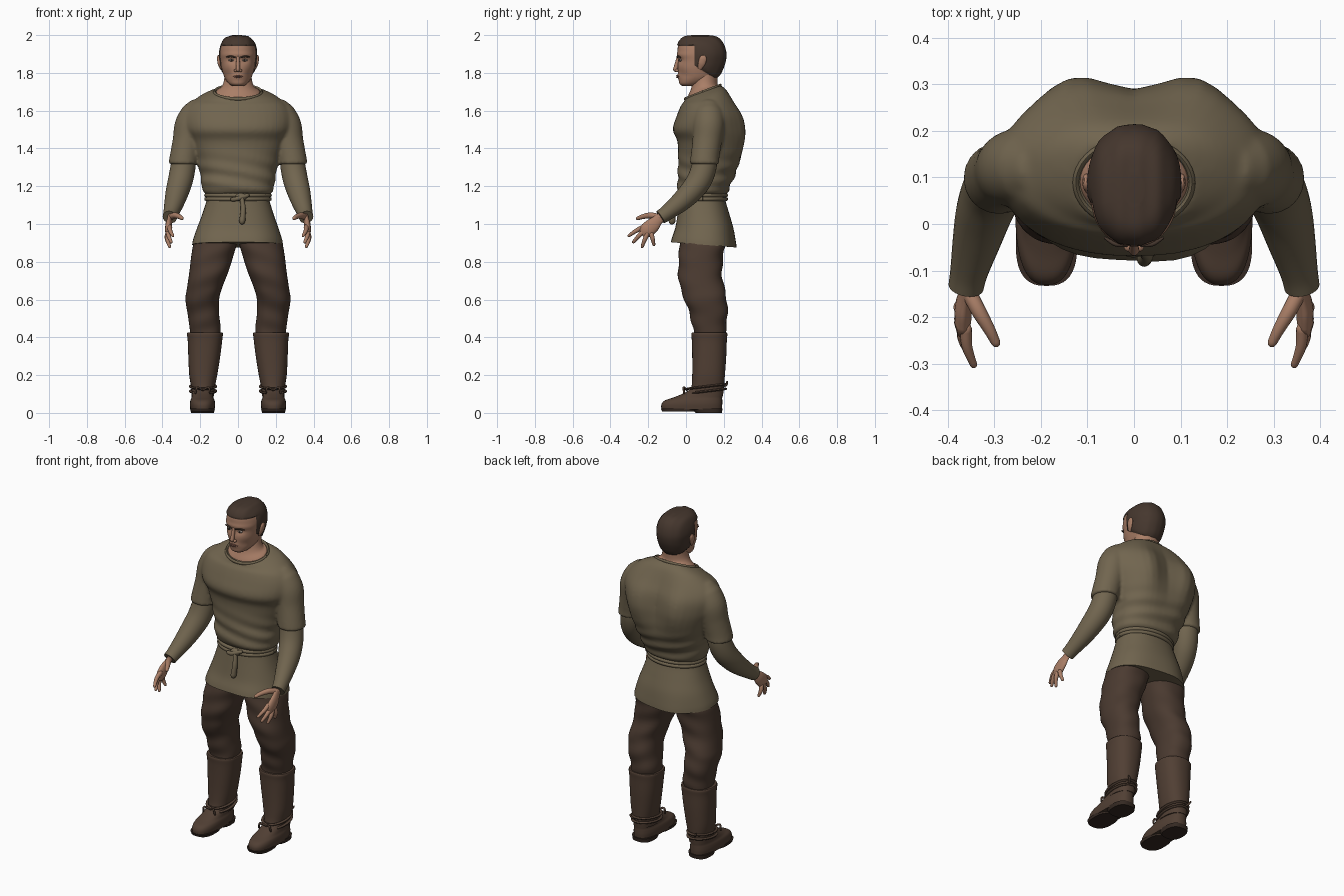
import bpy, bmesh
from math import sin, cos, pi, exp, radians
from mathutils import Vector, Matrix

if "Cube" in bpy.data.objects:
    bpy.data.objects.remove(bpy.data.objects["Cube"], do_unlink=True)

X, Z = Vector((1, 0, 0)), Vector((0, 0, 1))


def material(name, *rgb):
    mat = bpy.data.materials.new(name)
    mat.use_nodes = True
    mat.diffuse_color = (*rgb, 1)
    mat.node_tree.nodes["Principled BSDF"].inputs["Base Color"].default_value = (*rgb, 1)
    return mat


cloth = material("olive cloth", .165, .13, .078)
wool = material("brown wool", .070, .043, .030)
leather = material("boot leather", .082, .050, .034)
sole_mat = material("dark sole", .035, .022, .016)
skin = material("skin", .40, .21, .135)
hair = material("dark hair", .060, .038, .027)
lip_mat = material("lips", .24, .11, .08)
eye_white = material("eye white", .45, .38, .33)
iris_mat = material("iris", .03, .02, .015)


def spline(points, steps=5):
    """Catmull-Rom interpolation of equal-length tuples."""
    ext = [points[0], *points, points[-1]]
    out = []
    for a, b, c, d in zip(ext, ext[1:], ext[2:], ext[3:]):
        for k in range(steps):
            t = k / steps
            out.append(tuple(q + .5 * t * (r - p + t * (2*p - 5*q + 4*r - s + t * (3*(q - r) + s - p)))
                             for p, q, r, s in zip(a, b, c, d)))
    return out + [tuple(points[-1])]


def skin_rings(bm, rings):
    """Bridge rings of points and cap both ends."""
    rows = [[bm.verts.new(p) for p in ring] for ring in rings]
    n = len(rows[0])
    for low, high in zip(rows, rows[1:]):
        for i in range(n):
            j = (i + 1) % n
            bm.faces.new((low[i], low[j], high[j], high[i]))
    bm.faces.new(rows[0][::-1])
    bm.faces.new(rows[-1])


def ring(z, x0, x1, y0, y1, tilt=0, power=2, n=40):
    """Level superellipse filling a box; tilt raises its back."""
    pts = []
    for i in range(n):
        c, s = cos(2 * pi * i / n), sin(2 * pi * i / n)
        u = abs(c) ** (2 / power) * (1 if c > 0 else -1)
        v = abs(s) ** (2 / power) * (1 if s > 0 else -1)
        pts.append(Vector(((x0 + x1 + (x1 - x0) * u) / 2, (y0 + y1 + (y1 - y0) * v) / 2, z + tilt * v)))
    return pts


def sym(z, w, y0, y1, tilt=0):
    return (z, -w, w, y0, y1, tilt)


def loft(bm, profile, power=2, deform=None, steps=5):
    rings = [ring(*row, power=power) for row in spline(profile, steps)]
    if deform:
        rings = [[deform(p) for p in r] for r in rings]
    skin_rings(bm, rings)


def tube(bm, points, flat=1, ref=X, n=16, round_ends=True, steps=5, side=1):
    """Sweep a round section along (x, y, z, radius); flat scales it along ref."""
    path = [(Vector((p[0] * side, p[1], p[2])), p[3]) for p in spline(points, steps)]
    if round_ends:
        (a, ra), (b, rb) = path[0], path[-1]
        da, db = (a - path[1][0]).normalized(), (b - path[-2][0]).normalized()
        path = ([(a + da * ra * .95, ra * .3), (a + da * ra * .65, ra * .75)] + path
                + [(b + db * rb * .65, rb * .75), (b + db * rb * .95, rb * .3)])
    rings = []
    for i, (p, r) in enumerate(path):
        t = (path[min(i + 1, len(path) - 1)][0] - path[max(i - 1, 0)][0]).normalized()
        u = (ref - t * ref.dot(t)).normalized()
        v = t.cross(u)
        rings.append([p + u * r * flat * cos(2 * pi * k / n) + v * r * sin(2 * pi * k / n) for k in range(n)])
    skin_rings(bm, rings)


def hoop(bm, r, flat, *box):
    """Closed cord following a level ring."""
    pts = ring(*box)
    tube(bm, [(*p, r) for p in pts + pts[:1]], flat, Z, 8, False, 1)


def ball(bm, centre, size):
    mat = Matrix.Translation(centre) @ Matrix.Diagonal((*size, 1))
    bmesh.ops.create_uvsphere(bm, u_segments=20, v_segments=12, radius=1, matrix=mat)


def finish(bm, name, *mats, mirror=False, angle=50):
    bmesh.ops.recalc_face_normals(bm, faces=bm.faces)
    me = bpy.data.meshes.new(name)
    bm.to_mesh(me)
    bm.free()
    ob = bpy.data.objects.new(name, me)
    bpy.context.collection.objects.link(ob)
    for m in mats:
        me.materials.append(m)
    bpy.ops.object.select_all(action='DESELECT')
    ob.select_set(True)
    bpy.context.view_layer.objects.active = ob
    bpy.ops.object.shade_smooth_by_angle(angle=radians(angle))
    if mirror:
        ob.modifiers.new("Mirror", 'MIRROR').use_mirror_merge = False
    return ob


def bump(d, width):
    return exp(-(d / width) ** 2)


# Tunic body with spine groove, shoulder blades and waist folds, fused to short sleeves
def torso_shape(p):
    x, y, z = p
    if y > .12:
        y += bump(z - 1.5, .16) * (.026 * bump(abs(x) - .14, .07) - .018 * bump(x, .06))
    fold = .006 * bump(z - 1.25, .09) * sin(75 * z + 14 * x + 9 * y)
    return Vector((x * (1 + 3 * fold), y + (fold if y > .1 else -fold), z))


bm = bmesh.new()
loft(bm, [sym(1.155, .165, -.025, .205), sym(1.175, .188, -.042, .228), sym(1.21, .192, -.046, .238),
          sym(1.28, .206, -.042, .27), sym(1.36, .23, -.042, .295), sym(1.44, .26, -.046, .305),
          sym(1.50, .285, -.07, .305), sym(1.57, .29, -.05, .292), sym(1.63, .262, -.025, .262),
          sym(1.675, .20, -.01, .22, .03), sym(1.70, .132, -.005, .185, .035)], 2.25, torso_shape)
for side in (1, -1):
    tube(bm, [(.22, .12, 1.58, .082), (.252, .12, 1.52, .084), (.268, .112, 1.44, .078),
              (.286, .1, 1.35, .076), (.29, .098, 1.315, .079)], n=32, round_ends=True, side=side)
    # flat hem: trim the rounded lower sleeve end
hem = [v for v in bm.verts if v.co.z < 1.315 and abs(v.co.x) > .208]
for v in hem:
    v.co.z = 1.315
tunic = finish(bm, "tunic_body", cloth)
remesh = tunic.modifiers.new("Fuse", 'REMESH')
remesh.mode, remesh.voxel_size, remesh.use_smooth_shade = 'VOXEL', .009, True
soften = tunic.modifiers.new("Soften", 'SMOOTH')
soften.factor, soften.iterations = .5, 5

# Rolled collar
bm = bmesh.new()
hoop(bm, .007, 1.3, *sym(1.698, .125, -.004, .182, .036))
finish(bm, "collar", cloth)

# Tunic skirt flaring to a wavy hem
def skirt_shape(p):
    drop = max(0, 1.1 - p.z)
    wave = 1 + .12 * drop * sin(22 * p.x + 12 * p.y)
    return Vector((p.x * wave, .09 + (p.y - .09) * wave, p.z))


bm = bmesh.new()
loft(bm, [sym(1.16, .164, -.028, .205), sym(1.12, .168, -.034, .21), sym(1.05, .19, -.045, .23),
          sym(.98, .215, -.058, .25), sym(.92, .233, -.075, .262, -.01), sym(.89, .238, -.082, .266, -.014)],
     2.3, skirt_shape)
finish(bm, "tunic_skirt", cloth)

# Belt cord, knot and hanging tail
bm = bmesh.new()
for z in (1.132, 1.152):
    hoop(bm, .011, 1, *sym(z, .168, -.034, .212))
ball(bm, (.015, -.047, 1.142), (.03, .018, .022))
tube(bm, [(.05, -.045, 1.152, .011), (0, -.06, 1.135, .012), (-.03, -.05, 1.13, .011)], ref=Z)
tube(bm, [(.02, -.055, 1.135, .013), (.028, -.068, 1.08, .015), (.022, -.074, 1.015, .018)], .9)
finish(bm, "belt", cloth)

# Long lower sleeves with cuffs
bm = bmesh.new()
tube(bm, [(.284, .1, 1.38, .063), (.29, .097, 1.31, .066), (.304, .072, 1.235, .066), (.322, .025, 1.17, .061),
          (.338, -.035, 1.112, .052), (.354, -.1, 1.06, .041), (.361, -.135, 1.036, .038)],
     n=28, round_ends=False)
finish(bm, "lower_sleeves", cloth, mirror=True)

# Hands: palm, thumb and fanned fingers
bm = bmesh.new()
tube(bm, [(.358, -.11, 1.05, .025), (.362, -.145, 1.025, .027), (.367, -.175, .995, .038),
          (.368, -.205, .968, .041)], .45)
tube(bm, [(.358, -.14, 1.035, .017), (.335, -.185, 1.045, .016), (.312, -.225, 1.04, .013),
          (.297, -.255, 1.03, .010)])
fingers = [((.361, -.225, .985), (.345, -.302, .938)), ((.368, -.22, .965), (.354, -.278, .905)),
           ((.373, -.205, .948), (.362, -.232, .880)), ((.374, -.183, .945), (.366, -.17, .890))]
for base, tip in fingers:
    a, b = Vector(base), Vector(tip)
    bend = (a + b) / 2 + Vector((.006, 0, .003))
    tube(bm, [(*a, .013), (*bend, .0115), (*b, .008)], n=12)
finish(bm, "hands", skin, mirror=True)

# Trousers
def leg_folds(p):
    return p + Vector((0, .004 * sin(55 * p.z + 16 * p.x), 0))


bm = bmesh.new()
loft(bm, [(.96, .003, .19, -.03, .21), (.90, .006, .232, -.034, .21), (.84, .022, .246, -.036, .2),
          (.75, .05, .257, -.042, .19), (.66, .085, .27, -.03, .203), (.60, .1, .278, -.008, .216),
          (.52, .1, .266, .02, .22), (.45, .092, .256, .036, .212), (.38, .1, .25, .045, .2)], 2.3, leg_folds)
finish(bm, "trousers", wool, mirror=True)

# Tall boots with a turned top edge
bm = bmesh.new()
loft(bm, [(.425, .082, .267, .031, .216), (.415, .08, .27, .028, .219), (.38, .084, .266, .031, .216),
          (.3, .094, .263, .033, .213), (.2, .11, .258, .033, .206), (.13, .124, .247, .028, .2),
          (.09, .126, .246, .01, .196)], 2.3)
finish(bm, "boot_shafts", leather, mirror=True)

# Shoes with a rounded toe
bm = bmesh.new()
loft(bm, [(.018, .124, .252, -.13, .19), (.045, .121, .255, -.13, .192), (.066, .124, .252, -.112, .192),
          (.082, .13, .246, -.065, .192), (.105, .132, .243, -.01, .195), (.13, .135, .238, .03, .195)], 2.5)
finish(bm, "shoes", leather, mirror=True)

# Soles and heels
bm = bmesh.new()
loft(bm, [(.008, .125, .251, -.127, .05), (.024, .122, .254, -.133, .05)], 2.6)
loft(bm, [(0, .128, .248, .05, .19), (.024, .124, .252, .03, .194)], 2.6)
finish(bm, "soles", sole_mat, mirror=True, angle=30)

# Ankle laces with loose bows
bm = bmesh.new()
for z in (.115, .14):
    hoop(bm, .008, .8, z, .118, .252, .008, .21, .012)
for dx in (-.03, .03):
    tube(bm, [(.186, .005, .12, .005), (.186 + dx, -.012, .135, .006), (.186 + dx * 1.3, -.01, .105, .005)], n=8)
tube(bm, [(.2, .2, .14, .006), (.21, .215, .15, .006), (.22, .218, .165, .005)], n=8)
finish(bm, "ankle_laces", leather, mirror=True)

# Neck spreading into the collar
bm = bmesh.new()
loft(bm, [sym(1.65, .118, .004, .176, .035), sym(1.698, .117, .006, .174, .033), sym(1.725, .088, .026, .168, .012),
          sym(1.76, .074, .036, .167), sym(1.82, .07, .05, .17)])
finish(bm, "neck", skin)

# Head with eye sockets, brow and cheeks; hair is a raised region cut by planes
def face_shape(p):
    if p.y < .03:
        side = abs(p.x)
        p.y += .010 * bump(side - .036, .022) * bump(p.z - 1.868, .016)
        p.y -= .005 * bump(p.z - 1.895, .014) + .006 * bump(side, .03) * bump(p.z - 1.782, .016)
        p.y += .006 * bump(side - .055, .02) * bump(p.z - 1.79, .025)
    return p


bm = bmesh.new()
loft(bm, [sym(1.73, .028, -.018, .05), sym(1.742, .048, -.034, .09), sym(1.765, .066, -.038, .145),
          sym(1.79, .077, -.04, .175), sym(1.825, .087, -.044, .193), sym(1.86, .092, -.043, .205),
          sym(1.90, .096, -.044, .209), sym(1.94, .09, -.043, .2), sym(1.97, .075, -.03, .182),
          sym(1.988, .052, -.005, .155), sym(1.994, .02, .04, .11)], 2.2, face_shape)
for co, no in (((0, 0, 1.942), Z), ((0, .045, 0), (0, 1, 0)), ((0, .06, 1.83), (0, .64, 1))):
    bmesh.ops.bisect_plane(bm, geom=bm.verts[:] + bm.edges[:] + bm.faces[:], plane_co=co, plane_no=no)
bmesh.ops.recalc_face_normals(bm, faces=bm.faces)
bm.normal_update()
for f in bm.faces:
    c = f.calc_center_median()
    f.material_index = int(c.z > 1.942 or (c.y > .045 and c.z > 1.83 - .64 * (c.y - .06)))
for v in bm.verts:
    if all(f.material_index for f in v.link_faces):
        strand = .0012 * sin(160 * v.co.x)
        v.co += v.normal * (.0055 + strand)
finish(bm, "head", skin, hair)

# Nose with nostrils, and ears
bm = bmesh.new()
tube(bm, [(0, -.04, 1.885, .009), (0, -.048, 1.85, .011), (0, -.056, 1.818, .0125)], .9)
for side in (1, -1):
    ball(bm, (.013 * side, -.048, 1.812), (.009, .011, .008))
finish(bm, "nose", skin)
bm = bmesh.new()
tube(bm, [(.093, .075, 1.828, .012), (.099, .083, 1.85, .019), (.102, .09, 1.874, .02)], .45)
finish(bm, "ears", skin, mirror=True)

# Eyes, irises and brows
bm = bmesh.new()
ball(bm, (.036, -.029, 1.867), (.015, .008, .006))
finish(bm, "eyes", eye_white, mirror=True)
bm = bmesh.new()
ball(bm, (.035, -.035, 1.867), (.006, .004, .006))
finish(bm, "irises", iris_mat, mirror=True)
bm = bmesh.new()
tube(bm, [(.016, -.046, 1.882, .004), (.04, -.043, 1.888, .005), (.062, -.03, 1.883, .003)], ref=Z, n=8)
finish(bm, "eyebrows", hair, mirror=True)

# Lips
bm = bmesh.new()
for z, r in ((1.786, .005), (1.777, .006)):
    tube(bm, [(-.024, -.037, 1.781, .002), (0, -.047, z, r), (.024, -.037, 1.781, .002)], .8, Z, 10)
finish(bm, "lips", lip_mat)
